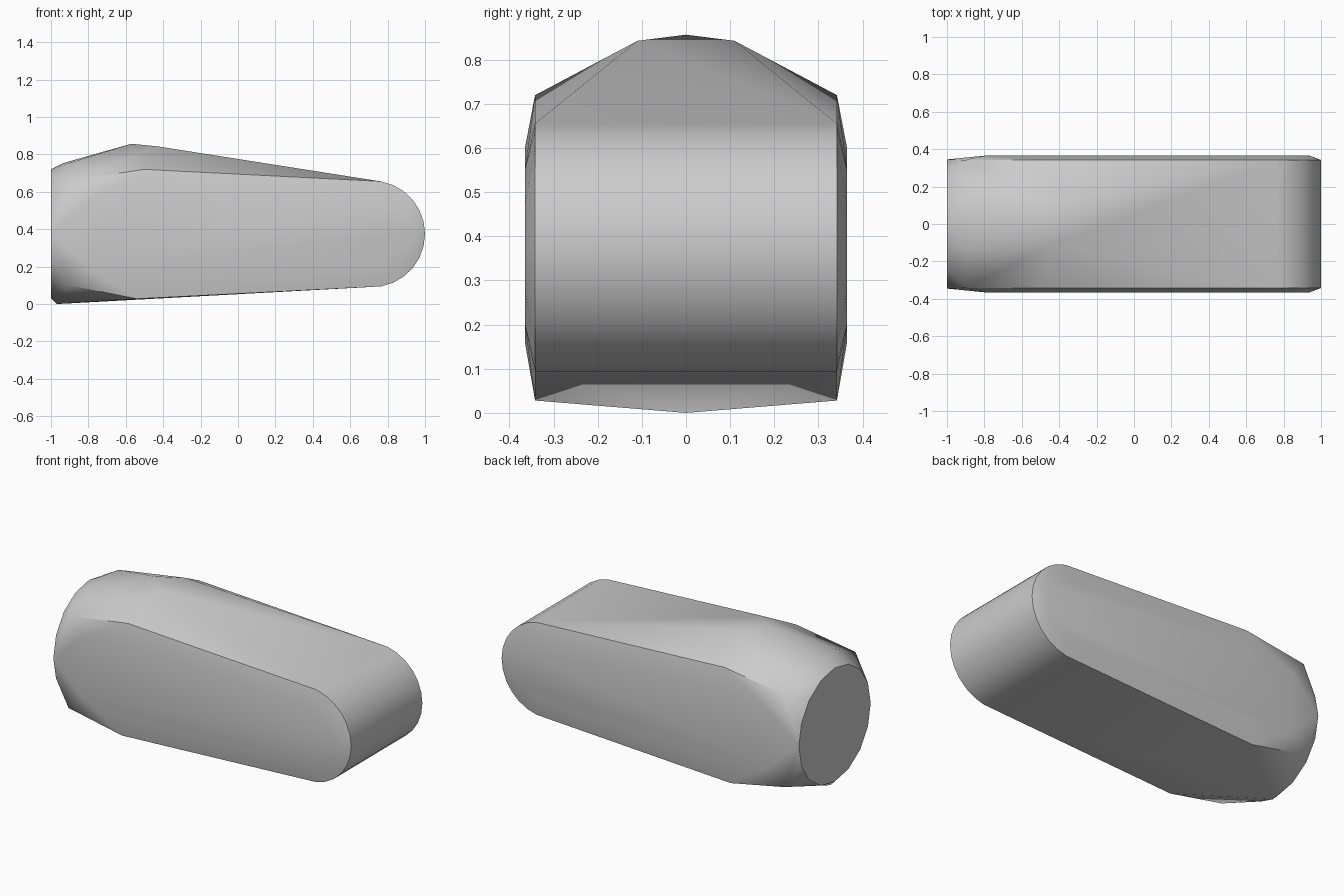
import bpy, bmesh, math
from mathutils import Vector

cube = bpy.data.objects.get("Cube")
if cube:
    bpy.data.objects.remove(cube, do_unlink=True)

grey = bpy.data.materials.new("plain grey")
grey.use_nodes = True
colour = (0.6, 0.6, 0.6, 1)
grey.diffuse_color = colour
grey.node_tree.nodes["Principled BSDF"].inputs["Base Color"].default_value = colour

MID = 0.375
points = []


def mirrored(x, y, z):
    """Add a point on both sides of the body."""
    points.extend([Vector((x, y, z)), Vector((x, -y, z))])


# Round flat face at the blunt end
for i in range(16):
    a = math.tau * i / 16
    points.append(Vector((-1, 0.345 * math.cos(a), MID + 0.345 * math.sin(a))))

# Side outline: tapered body with a half-round nose
outline = [(-0.9, 0.1), (-0.54, 0.028), (-0.5, 0.72), (-0.9, 0.66)]
for i in range(13):
    a = math.radians(-80 + 160 * i / 12)
    outline.append((0.715 + 0.285 * math.cos(a), MID + 0.285 * math.sin(a)))
for x, z in outline:
    mirrored(x, 0.342, z)

# Slight bulge of the side walls
for x, z in [(-0.8, 0.2), (-0.8, 0.56), (-0.5, 0.16), (-0.5, 0.6),
             (0.75, 0.2), (0.75, 0.55), (0.9, 0.28), (0.9, 0.47), (0.94, MID)]:
    mirrored(x, 0.365, z)

# Hump on top and shallow keel below
mirrored(-0.43, 0.11, 0.843)
for x, z in [(-0.57, 0.857), (-0.93, 0.755), (-0.97, 0.0)]:
    points.append(Vector((x, 0, z)))
mirrored(-0.9, 0.14, 0.755)

# Wrap the points in one convex shell
bm = bmesh.new()
for p in points:
    bm.verts.new(p)
hull = bmesh.ops.convex_hull(bm, input=bm.verts)
loose = [v for v in bm.verts if not v.link_faces]
bmesh.ops.delete(bm, geom=loose, context="VERTS")
bmesh.ops.dissolve_limit(bm, angle_limit=math.radians(0.5),
                         verts=bm.verts, edges=bm.edges)
bmesh.ops.recalc_face_normals(bm, faces=bm.faces)
mesh = bpy.data.meshes.new("rounded_body")
bm.to_mesh(mesh)
bm.free()
mesh.materials.append(grey)
body = bpy.data.objects.new("rounded_body", mesh)
bpy.context.collection.objects.link(body)

# Smooth shading with crisp rims
bpy.ops.object.select_all(action="DESELECT")
body.select_set(True)
bpy.context.view_layer.objects.active = body
bpy.ops.object.shade_smooth_by_angle(angle=math.radians(30))
